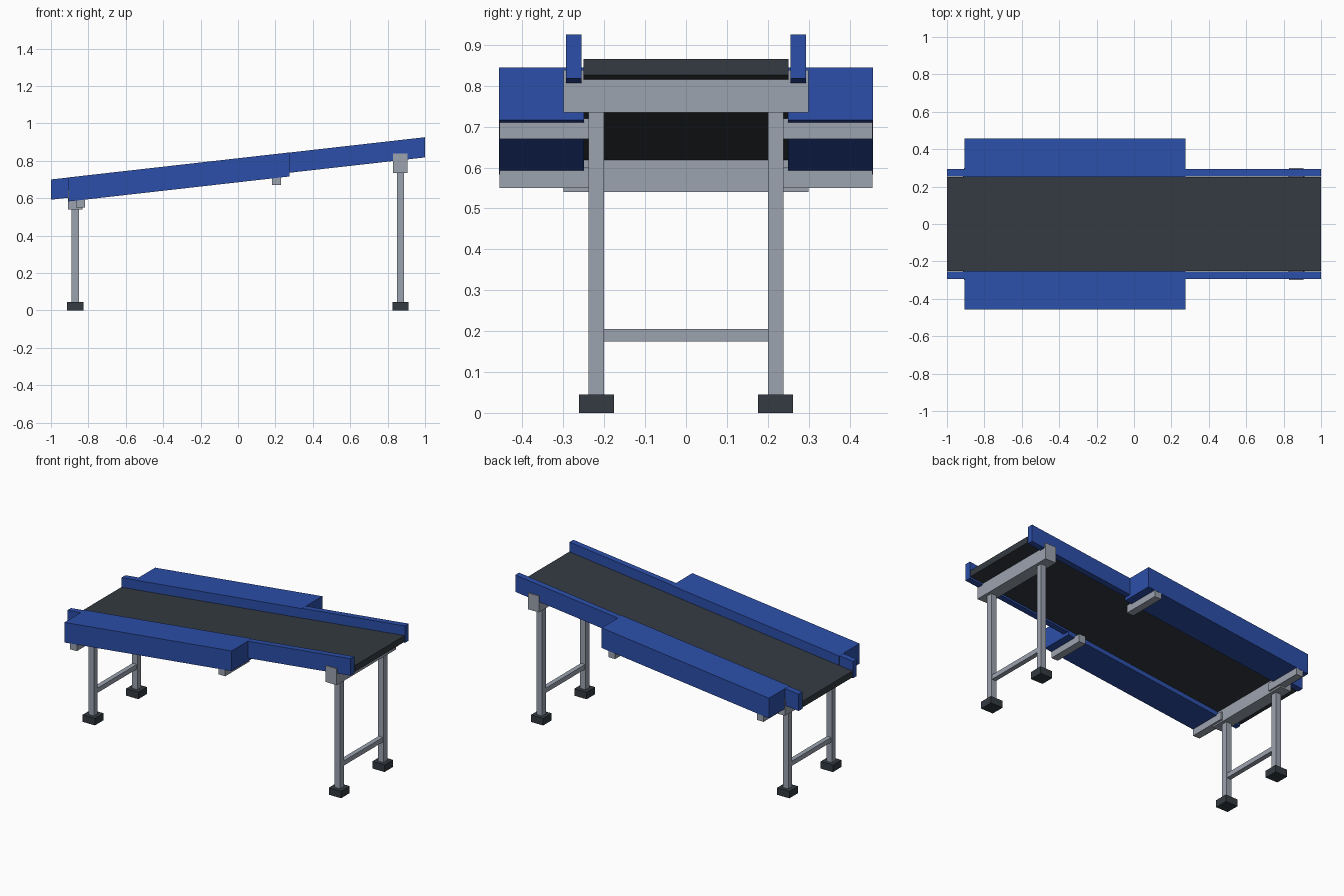
import bpy
import bmesh

cube = bpy.data.objects.get("Cube")
if cube:
    bpy.data.objects.remove(cube, do_unlink=True)

SLOPE = 0.113   # rise of the conveyor bed per unit of length


def material(name, rgb):
    m = bpy.data.materials.new(name)
    m.use_nodes = True
    m.diffuse_color = (*rgb, 1)
    m.node_tree.nodes["Principled BSDF"].inputs["Base Color"].default_value = (*rgb, 1)
    return m


BLUE = material("blue paint", (0.025, 0.078, 0.40))
STEEL = material("grey steel", (0.332, 0.366, 0.429))
RUBBER = material("dark rubber", (0.034, 0.043, 0.054))


def box(name, x, y, z, mat, slope=0.0):
    """Box between (min, max) ranges; slope shears it upward along x, z is taken at x = 0."""
    bm = bmesh.new()
    bmesh.ops.create_cube(bm, size=1)
    for v in bm.verts:
        px, py, pz = (r[0] if c < 0 else r[1] for c, r in zip(v.co, (x, y, z)))
        v.co = (px, py, pz + slope * px)
    bmesh.ops.recalc_face_normals(bm, faces=bm.faces)
    me = bpy.data.meshes.new(name)
    bm.to_mesh(me)
    bm.free()
    me.materials.append(mat)
    ob = bpy.data.objects.new(name, me)
    bpy.context.collection.objects.link(ob)
    return ob


def around(c, half):
    return (c - half, c + half)


def side_range(s, inner, outer):
    return tuple(sorted((s * inner, s * outer)))


# Inclined belt
box("belt", (-1, 1), (-0.251, 0.251), (0.713, 0.753), RUBBER, SLOPE)

for s, side in ((1, "left"), (-1, "right")):
    # Side rails and the wide guard housings
    box(f"{side}_rail", (-1, 1), side_range(s, 0.255, 0.293), (0.705, 0.813), BLUE, SLOPE)
    box(f"{side}_guard", (-0.905, 0.275), side_range(s, 0.25, 0.457), (0.685, 0.8135), BLUE, SLOPE)
    # Brackets under the guards
    for x, z, end in ((-0.843, 0.55, "low"), (0.205, 0.67, "high")):
        box(f"{side}_{end}_bracket", around(x, 0.024), side_range(s, 0.21, 0.456),
            (z, z + 0.05), STEEL)

# Support stands at both ends
for x, z, end in ((-0.87, 0.54, "low"), (0.868, 0.735, "high")):
    box(f"{end}_beam", around(x, 0.039), (-0.3, 0.3), (z, z + 0.104), STEEL)
    box(f"{end}_crossbar", around(x, 0.015), (-0.205, 0.205), (0.175, 0.205), STEEL)
    for s, side in ((1, "left"), (-1, "right")):
        y = s * 0.219
        box(f"{end}_{side}_leg", around(x, 0.019), around(y, 0.019), (0.01, z + 0.02), STEEL)
        box(f"{end}_{side}_foot", around(x, 0.043), around(y, 0.043), (0, 0.045), RUBBER)
